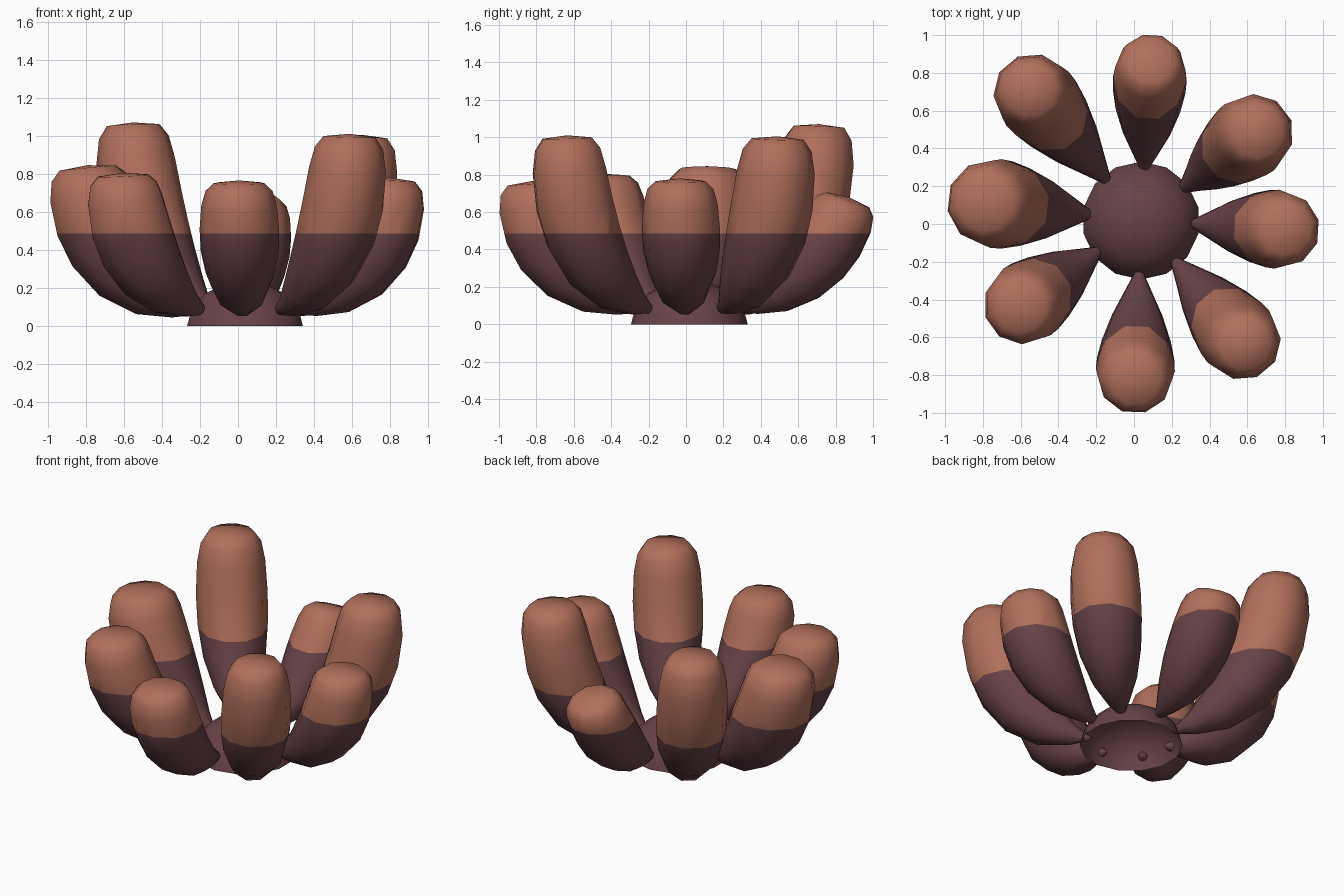
import bpy, bmesh, math
from mathutils import Vector

if "Cube" in bpy.data.objects:
    bpy.data.objects.remove(bpy.data.objects["Cube"])


def material(name, rgb):
    m = bpy.data.materials.new(name)
    m.diffuse_color = (*rgb, 1)
    m.use_nodes = True
    m.node_tree.nodes["Principled BSDF"].inputs["Base Color"].default_value = m.diffuse_color
    return m


PLUM = material("dark plum", (0.138, 0.055, 0.064))
CLAY = material("clay orange", (0.44, 0.16, 0.105))
CENTRE = Vector((0.037, 0.018, 0))
SPLIT = 0.485      # height where the colour changes
SIDES = 10
# position along the lobe, share of full radius
PROFILE = [(0, .08), (.1, .33), (.25, .66), (.43, .9), (.6, 1.01), (.74, 1.03),
           (.88, .98), (.96, .87), (1, .66)]


def finish(bm, name):
    mesh = bpy.data.meshes.new(name)
    for f in bm.faces:
        f.smooth = True
        f.material_index = int(f.calc_center_median().z > SPLIT)
    bm.to_mesh(mesh)
    bm.free()
    mesh.materials.append(PLUM)
    mesh.materials.append(CLAY)
    ob = bpy.data.objects.new(name, mesh)
    bpy.context.collection.objects.link(ob)
    return ob


def lobe(name, tip, radius, bend):
    """Fat finger that leaves the base sideways and bends upwards."""
    p2 = Vector(tip)
    out = Vector((p2.x - CENTRE.x, p2.y - CENTRE.y, 0))
    reach = out.length
    out.normalize()
    side = Vector((-out.y, out.x, 0))
    p0 = CENTRE + out * 0.26 + Vector((0, 0, 0.075))
    p1 = CENTRE + out * (0.26 + (reach - 0.26) * bend) + Vector((0, 0, 0.235))
    bm = bmesh.new()
    rings = []
    for t, k in PROFILE:
        c = p0 * (1 - t) ** 2 + p1 * 2 * t * (1 - t) + p2 * t * t
        tangent = ((p1 - p0) * (1 - t) + (p2 - p1) * t).normalized()
        up = side.cross(tangent)
        rings.append([bm.verts.new(c + radius * k * (
            side * math.cos(a) + up * math.sin(a)))
            for a in (2 * math.pi * i / SIDES for i in range(SIDES))])
    for a, b in zip(rings, rings[1:]):
        for i in range(SIDES):
            j = (i + 1) % SIDES
            bm.faces.new((a[i], a[j], b[j], b[i]))
    # rounded ends
    for ring, point in ((rings[0], p0 - out * 0.02),
                        (rings[-1], p2 + (p2 - p1).normalized() * 0.015)):
        v = bm.verts.new(point)
        for i in range(SIDES):
            bm.faces.new((ring[i], ring[(i + 1) % SIDES], v))
    bmesh.ops.recalc_face_normals(bm, faces=bm.faces)
    bmesh.ops.bisect_plane(bm, geom=bm.verts[:] + bm.edges[:] + bm.faces[:],
                           plane_co=(0, 0, SPLIT), plane_no=(0, 0, 1))
    finish(bm, name)


# open dome base
bm = bmesh.new()
bmesh.ops.create_uvsphere(bm, u_segments=14, v_segments=8, radius=1)
bmesh.ops.delete(bm, geom=[v for v in bm.verts if v.co.z < -0.01], context='VERTS')
for v in bm.verts:
    v.co = Vector((v.co.x * 0.312, v.co.y * 0.312, max(0, v.co.z) * 0.235)) + CENTRE
finish(bm, "base_dome")

# ring of lobes: tip, radius, how far out the bend sits
lobe("lobe_back", (0.09, 0.865, 0.665), 0.19, 0.74)
lobe("lobe_back_right", (0.65, 0.49, 0.99), 0.212, 0.93)
lobe("lobe_right", (0.80, -0.03, 0.765), 0.203, 0.95)
lobe("lobe_front_right", (0.585, -0.635, 0.995), 0.207, 0.95)
lobe("lobe_front", (0.005, -0.825, 0.75), 0.203, 0.94)
lobe("lobe_front_left", (-0.605, -0.44, 0.79), 0.21, 0.94)
lobe("lobe_left", (-0.79, 0.115, 0.83), 0.23, 0.90)
lobe("lobe_back_left", (-0.55, 0.71, 1.055), 0.212, 0.93)
